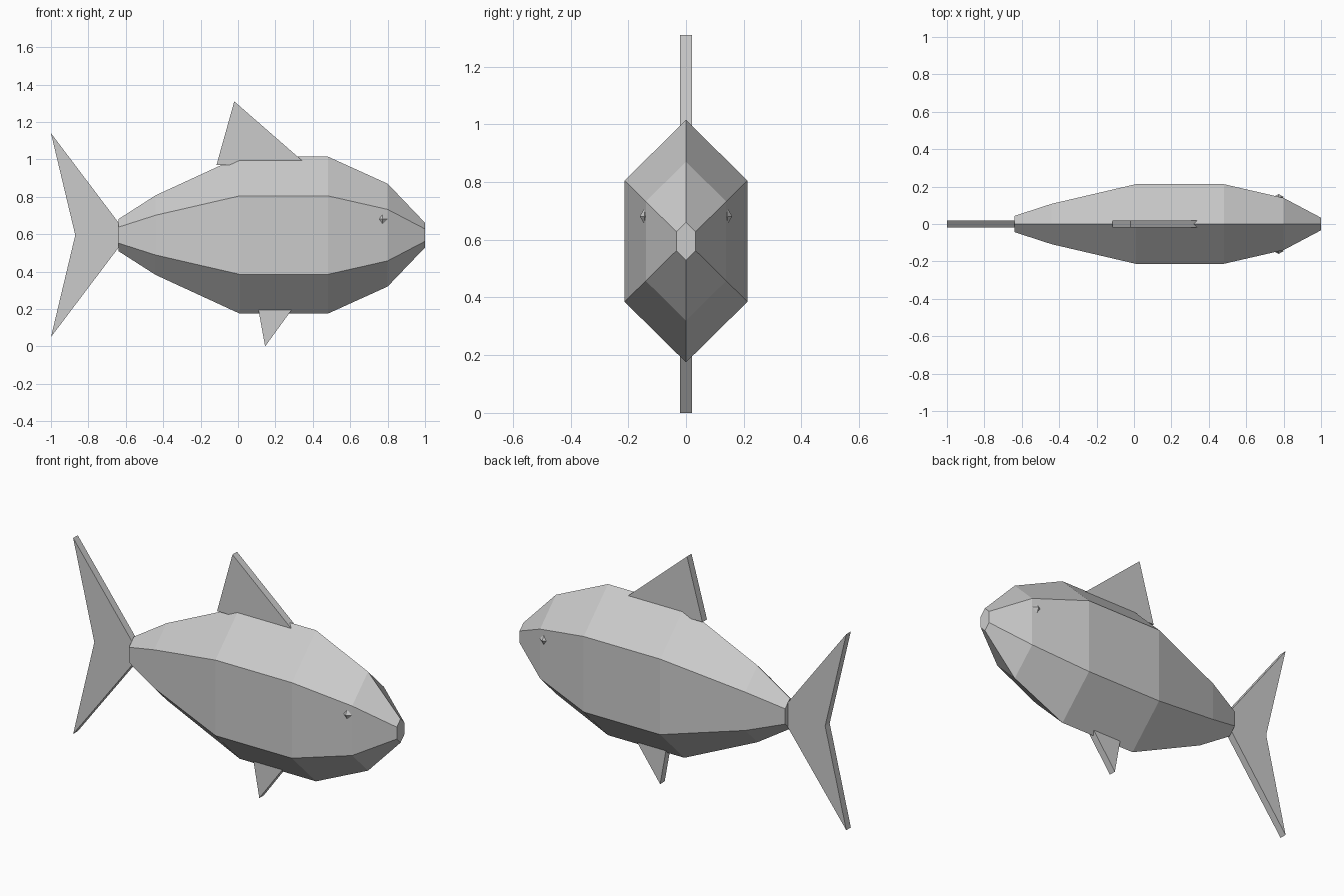
import bpy, bmesh
from mathutils import Matrix

if "Cube" in bpy.data.objects:
    bpy.data.objects.remove(bpy.data.objects["Cube"])

MID_Z = 0.595      # height of the body axis
FIN_HALF = 0.02    # half thickness of all fins


def finish(name, bm):
    bmesh.ops.recalc_face_normals(bm, faces=bm.faces)
    mesh = bpy.data.meshes.new(name)
    bm.to_mesh(mesh)
    bm.free()
    obj = bpy.data.objects.new(name, mesh)
    bpy.context.collection.objects.link(obj)
    return obj


def fin(name, outline):
    """Flat plate: an (x, z) outline extruded through y."""
    bm = bmesh.new()
    face = bm.faces.new([bm.verts.new((x, -FIN_HALF, z)) for x, z in outline])
    ext = bmesh.ops.extrude_face_region(bm, geom=[face])
    moved = [g for g in ext["geom"] if isinstance(g, bmesh.types.BMVert)]
    bmesh.ops.translate(bm, verts=moved, vec=(0, 2 * FIN_HALF, 0))
    return finish(name, bm)


# Body: hexagonal rings (x, half height) lofted from tail to nose
stations = [(-0.64, 0.085), (-0.44, 0.213), (0.01, 0.42),
            (0.48, 0.42), (0.80, 0.275), (1.0, 0.066)]
hexagon = [(0, 1), (0.507, 0.5), (0.507, -0.5), (0, -1), (-0.507, -0.5), (-0.507, 0.5)]
bm = bmesh.new()
rings = [[bm.verts.new((x, y * h, MID_Z + z * h)) for y, z in hexagon] for x, h in stations]
for a, b in zip(rings, rings[1:]):
    for i in range(6):
        j = (i + 1) % 6
        bm.faces.new((a[i], a[j], b[j], b[i]))
bm.faces.new(rings[0])
bm.faces.new(rings[-1])
finish("body", bm)

# Fins
fin("tail_fin", [(-1.0, 1.14), (-0.87, MID_Z), (-1.0, 0.05), (-0.63, 0.54), (-0.63, 0.65)])
fin("dorsal_fin", [(-0.115, 0.97), (-0.02, 1.31), (0.37, 0.97)])
fin("belly_fin", [(0.105, 0.22), (0.145, 0.0), (0.305, 0.22)])

# Eyes: small flattened octahedra, one per side
for side, name in ((-1, "right_eye"), (1, "left_eye")):
    bm = bmesh.new()
    bmesh.ops.create_uvsphere(
        bm, u_segments=4, v_segments=2, radius=1,
        matrix=Matrix.Translation((0.773, side * 0.144, 0.681)) @ Matrix.Diagonal((0.028, 0.016, 0.028, 1)))
    finish(name, bm)
